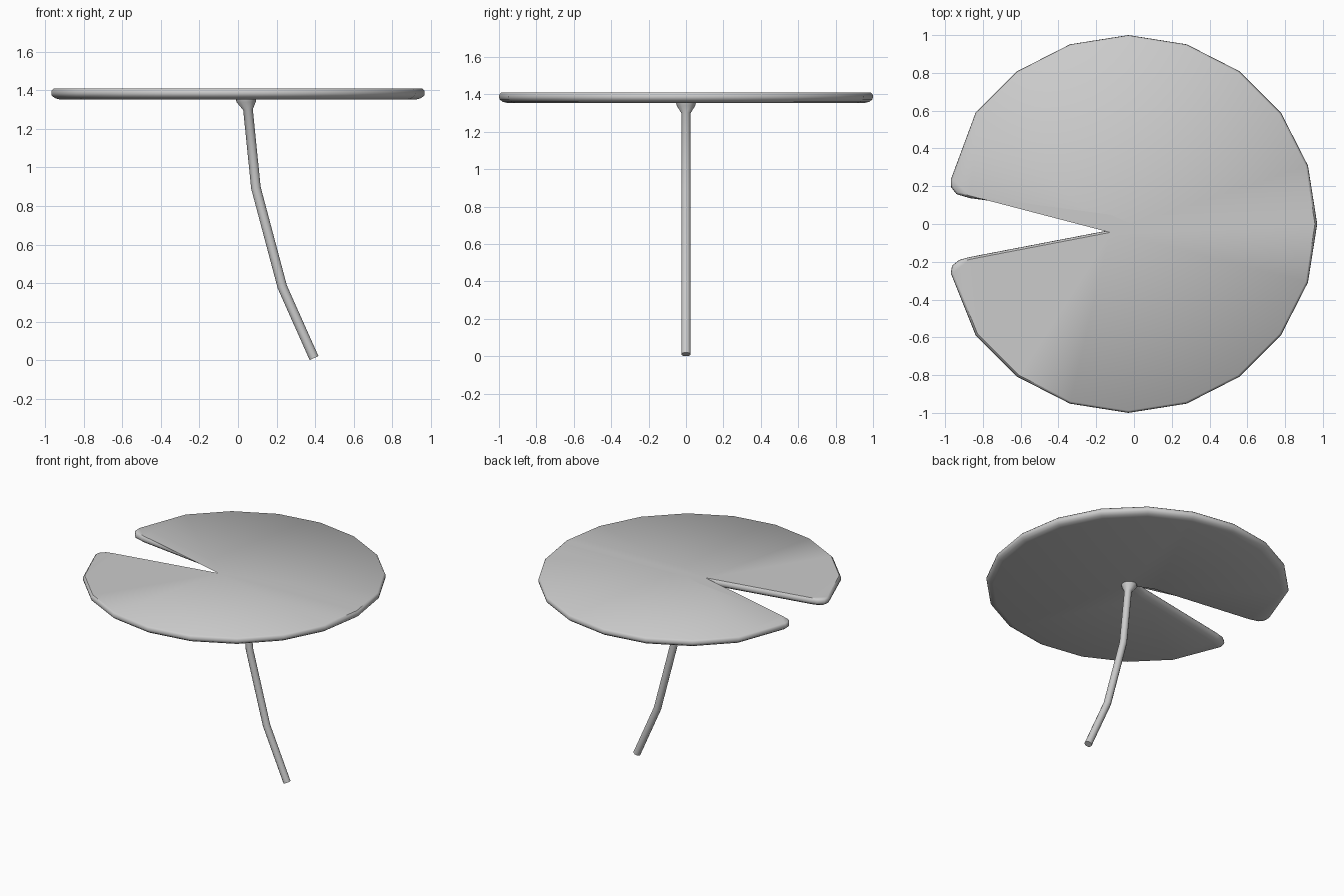
import bpy, bmesh, math
from mathutils import Vector

if "Cube" in bpy.data.objects:
    bpy.data.objects.remove(bpy.data.objects["Cube"])


def finish(name, bm, angle):
    bmesh.ops.recalc_face_normals(bm, faces=bm.faces)
    me = bpy.data.meshes.new(name)
    bm.to_mesh(me)
    bm.free()
    ob = bpy.data.objects.new(name, me)
    bpy.context.collection.objects.link(ob)
    bpy.ops.object.select_all(action='DESELECT')
    ob.select_set(True)
    bpy.context.view_layer.objects.active = ob
    bpy.ops.object.shade_smooth_by_angle(angle=math.radians(angle))
    return ob


def loft(bm, rings):
    loops = [[bm.verts.new(p) for p in r] for r in rings]
    n = len(loops[0])
    for a, b in zip(loops, loops[1:]):
        for i in range(n):
            j = (i + 1) % n
            bm.faces.new((a[i], a[j], b[j], b[i]))
    caps = [bm.faces.new(loops[0]), bm.faces.new(loops[-1])]
    bmesh.ops.triangulate(bm, faces=caps)


def inset(pts, d):
    # offset a counter-clockwise outline inwards by d
    out = []
    for i, p in enumerate(pts):
        a = (p - pts[i - 1]).normalized()
        b = (pts[(i + 1) % len(pts)] - p).normalized()
        na, nb = Vector((-a.y, a.x)), Vector((-b.y, b.x))
        m = (na + nb).normalized()
        out.append(p + m * d / max(m.dot(na), 0.5))
    return out


# leaf pad: 20-sided disc with a rounded-corner notch
CX = -0.03
arc = [Vector((CX + math.cos(math.radians(18 * k)), math.sin(math.radians(18 * k))))
       for k in range(-8, 9)]
upper = [(-0.97, 0.235), (-0.968, 0.195), (-0.94, 0.158), (-0.87, 0.137), (-0.13, 0.038)]
lower = [(-0.13, -0.033), (-0.87, -0.175), (-0.925, -0.19), (-0.963, -0.22), (-0.97, -0.26)]
outline = arc + [Vector(p) for p in upper] + [Vector((CX, 0))] + [Vector(p) for p in lower]

profile = [(0.045, 1.353), (0.02, 1.36), (0.003, 1.373), (0.0, 1.385), (0.002, 1.4), (0.012, 1.41)]
bm = bmesh.new()
loft(bm, [[(p.x, p.y, z) for p in inset(outline, d)] for d, z in profile])
finish("leaf_pad", bm, 45)

# bent stem with a flared top: x, z, radius, ring tilt
path = [(0.395, 0.01, 0.025, 24), (0.23, 0.38, 0.025, 19), (0.093, 0.895, 0.025, 11),
        (0.052, 1.3, 0.025, 5), (0.042, 1.34, 0.05, 0), (0.042, 1.356, 0.053, 0)]
rings = []
for x, z, r, tilt in path:
    t = math.radians(tilt)
    ring = []
    for k in range(12):
        a = math.tau * k / 12
        u = r * math.cos(a)
        ring.append((x + u * math.cos(t), r * math.sin(a), z + u * math.sin(t)))
    rings.append(ring)
bm = bmesh.new()
loft(bm, rings)
finish("stem", bm, 50)
